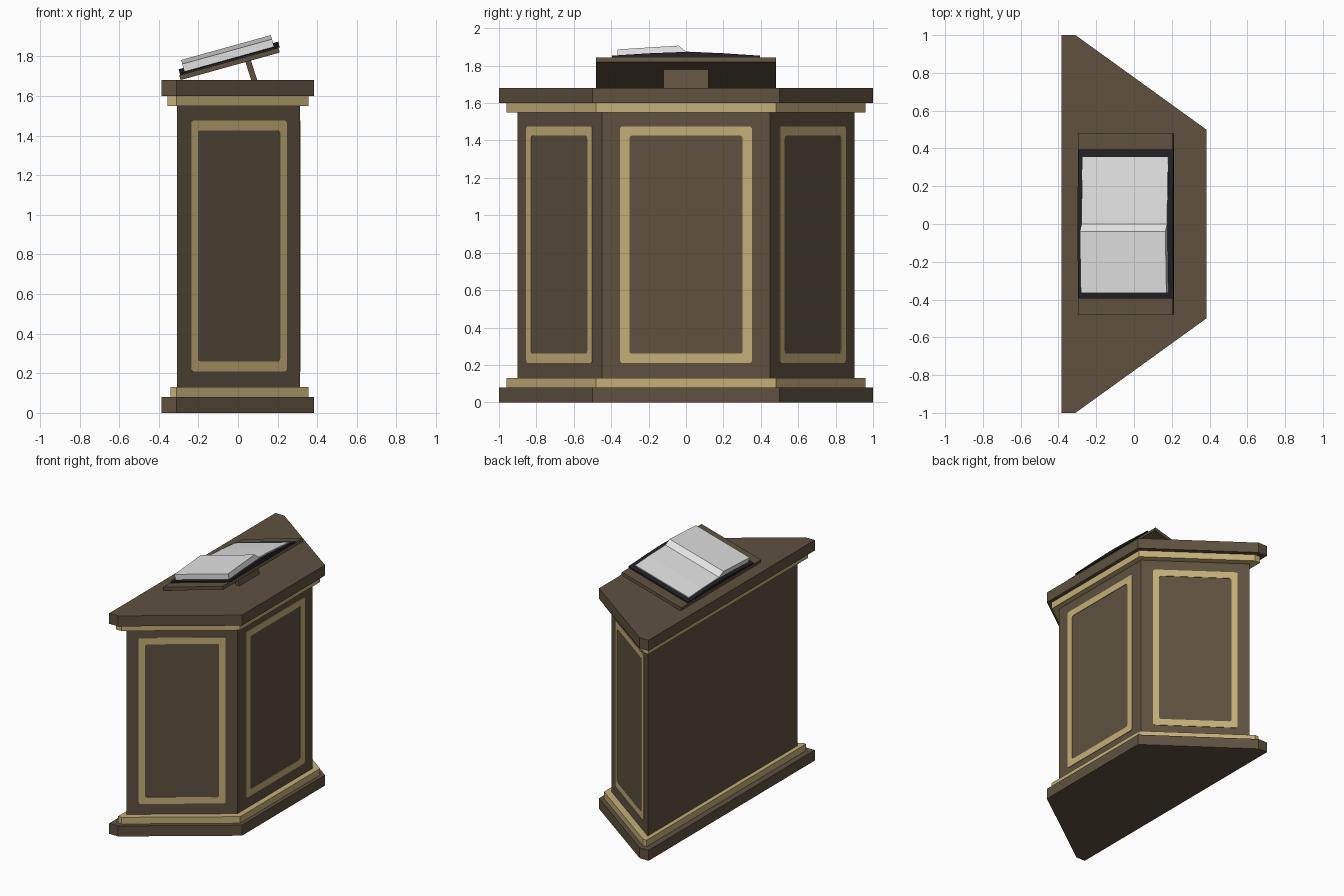
import bpy, bmesh, math
from mathutils import Vector

if "Cube" in bpy.data.objects:
    bpy.data.objects.remove(bpy.data.objects["Cube"])


def material(name, rgb):
    m = bpy.data.materials.new(name)
    m.diffuse_color = (*rgb, 1)
    m.use_nodes = True
    m.node_tree.nodes["Principled BSDF"].inputs["Base Color"].default_value = m.diffuse_color
    return m


BROWN = material("dark wood", (0.112, 0.083, 0.051))
GOLD = material("gold trim", (0.55, 0.43, 0.19))
WHITE = material("page white", (0.75, 0.75, 0.75))
BLACK = material("cover black", (0.015, 0.015, 0.017))


def make(name, bm, mat):
    bmesh.ops.recalc_face_normals(bm, faces=bm.faces)
    me = bpy.data.meshes.new(name)
    bm.to_mesh(me)
    bm.free()
    me.materials.append(mat)
    ob = bpy.data.objects.new(name, me)
    bpy.context.collection.objects.link(ob)
    return ob


def extrude(name, points, vec, mat):
    """Closed 3D polygon swept along vec."""
    bm = bmesh.new()
    f = bm.faces.new([bm.verts.new(p) for p in points])
    r = bmesh.ops.extrude_face_region(bm, geom=[f], use_keep_orig=True)
    bmesh.ops.translate(bm, verts=[v for v in r["geom"] if isinstance(v, bmesh.types.BMVert)], vec=vec)
    return make(name, bm, mat)


def layer(name, half, z0, z1, mat):
    """Symmetric plan outline, given for +y only, from back to front."""
    pts = half + [(x, -y) for x, y in reversed(half)]
    return extrude(name, [(x, y, z0) for x, y in pts], (0, 0, z1 - z0), mat)


# Cabinet: base, trims, body, top slab
slab = [(-0.385, 1.0), (-0.31, 1.0), (0.383, 0.5), (0.383, 0.5 - 1e-3)]
slab = slab[:3]
layer("base_plinth", slab, 0, 0.08, BROWN)
layer("base_trim", [(-0.34, 0.96), (-0.31, 0.96), (0.355, 0.48)], 0.08, 0.13, GOLD)
layer("body", [(-0.308, 0.9), (0.312, 0.45)], 0.13, 1.55, BROWN)
layer("top_trim", [(-0.355, 0.96), (-0.31, 0.96), (0.355, 0.48)], 1.55, 1.60, GOLD)
layer("top_slab", slab, 1.60, 1.68, BROWN)


# Gold panel frames
def rounded(hw, hh, r):
    pts = []
    for k, (sx, sy) in enumerate([(1, 1), (-1, 1), (-1, -1), (1, -1)]):
        for i in range(4):
            a = math.radians(90 * k + 30 * i)
            pts.append((sx * (hw - r) + r * math.cos(a), sy * (hh - r) + r * math.sin(a)))
    return pts


def frame(name, centre, normal, hw_out, hw_in):
    n = Vector(normal).normalized()
    side = Vector((0, 0, 1)).cross(n)
    bm = bmesh.new()
    rings = []
    for hw, hh, d in [(hw_out, 0.633, -0.002), (hw_out, 0.633, 0.004),
                      (hw_in, 0.583, 0.004), (hw_in, 0.583, -0.002)]:
        rings.append([bm.verts.new(Vector(centre) + side * u + Vector((0, 0, v)) + n * d)
                      for u, v in rounded(hw, hh, 0.015)])
    for j in range(4):
        a, b = rings[j], rings[(j + 1) % 4]
        for i in range(16):
            k = (i + 1) % 16
            bm.faces.new((a[i], a[k], b[k], b[i]))
    make(name, bm, GOLD)


frame("front_panel_frame", (0.312, 0, 0.843), (1, 0, 0), 0.353, 0.303)
for s, label in ((-1, "right"), (1, "left")):
    frame(label + "_panel_frame", (0.002, s * 0.675, 0.843), (0.45, s * 0.62, 0), 0.30, 0.256)

# Sloped reading board, its prop and the open book
A = math.radians(15.5)
U = Vector((math.cos(A), 0, math.sin(A)))
N = Vector((-math.sin(A), 0, math.cos(A)))
ORIGIN = Vector((-0.29, 0, 1.68))


def on_slope(name, section, u0, u1, mat):
    """Section of (y, height above board underside) swept up the slope."""
    pts = [ORIGIN + U * u0 + N * h + Vector((0, y, 0)) for y, h in section]
    return extrude(name, pts, U * (u1 - u0), mat)


on_slope("reading_board", [(-0.48, 0), (0.48, 0), (0.48, 0.025), (-0.48, 0.025)], 0, 0.52, BROWN)
extrude("board_prop", [(0.037, -0.12, 1.772), (0.065, -0.12, 1.780), (0.097, -0.12, 1.68), (0.067, -0.12, 1.68)],
        (0, 0.24, 0), BROWN)
on_slope("book_cover", [(-0.395, 0.025), (0.395, 0.025), (0.395, 0.034), (0.2, 0.047), (0, 0.055),
                        (-0.2, 0.047), (-0.395, 0.034)], 0.005, 0.527, BLACK)
on_slope("left_pages", [(-0.365, 0.030), (0, 0.040), (0, 0.064), (-0.04, 0.097), (-0.365, 0.076)],
         0.03, 0.50, WHITE)
on_slope("right_pages", [(0, 0.040), (0.355, 0.030), (0.355, 0.043), (0.2, 0.055), (0, 0.064)],
         0.03, 0.50, WHITE)
